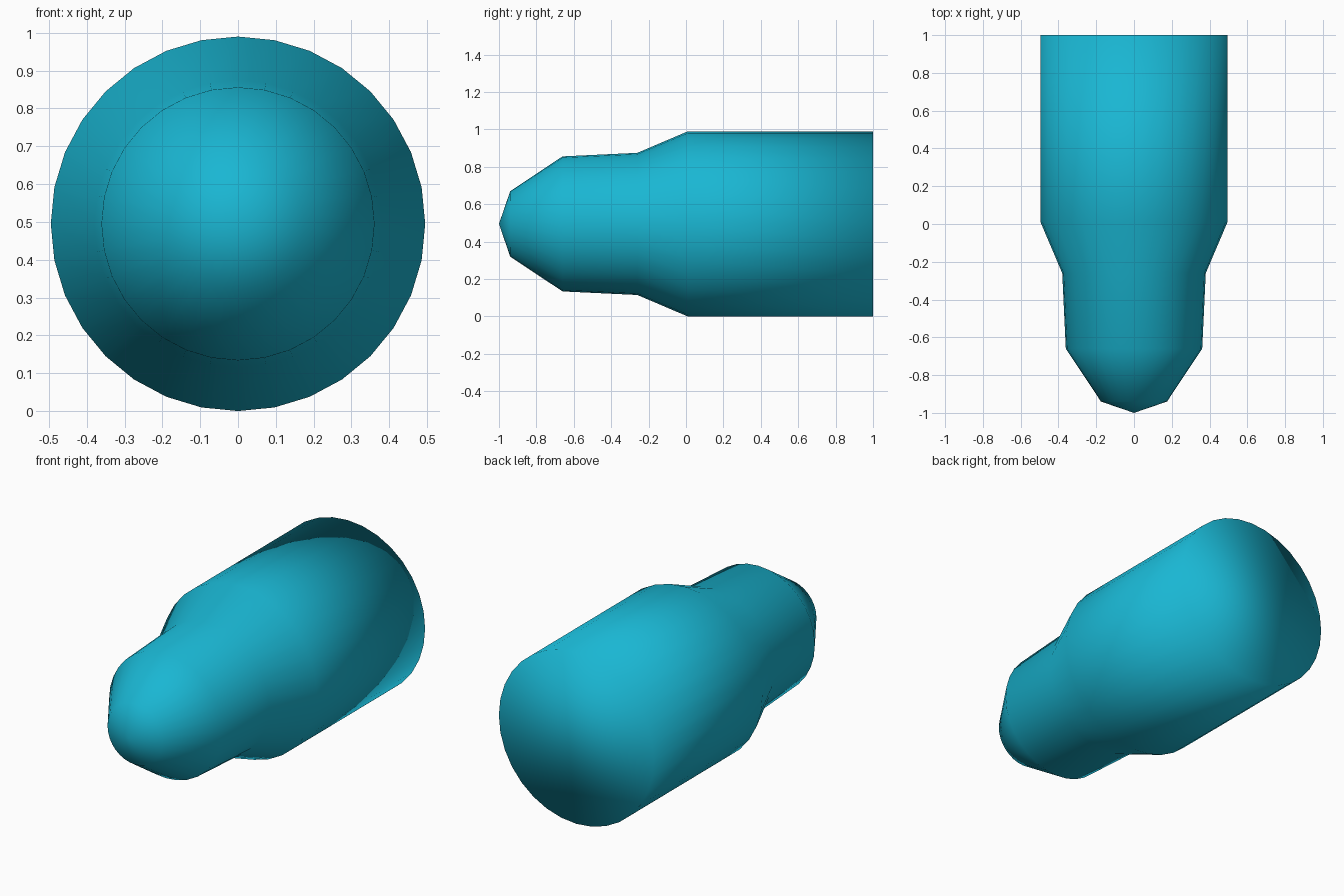
import bpy, bmesh, math

if "Cube" in bpy.data.objects:
    bpy.data.objects.remove(bpy.data.objects["Cube"])

SIDES = 32
CENTRE_Z = 0.495

# Profile from behind the tip to the rear rim: (y, radius)
TIP_Y = -1.0
PROFILE = [(-0.94, 0.175), (-0.66, 0.361), (-0.26, 0.38), (0.01, 0.495), (1.0, 0.495)]


def ring(bm, y, r):
    return [bm.verts.new((r * math.sin(a), y, CENTRE_Z + r * math.cos(a)))
            for a in (2 * math.pi * i / SIDES for i in range(SIDES))]


bm = bmesh.new()
rings = [ring(bm, y, r) for y, r in PROFILE]

# Pointed nose
tip = bm.verts.new((0, TIP_Y, CENTRE_Z))
for i in range(SIDES):
    bm.faces.new((tip, rings[0][i], rings[0][(i + 1) % SIDES]))

# Nose, neck, shoulder and body walls
for a, b in zip(rings, rings[1:]):
    for i in range(SIDES):
        j = (i + 1) % SIDES
        bm.faces.new((a[i], b[i], b[j], a[j]))

# Flat rear cap
bm.faces.new(rings[-1])

bmesh.ops.recalc_face_normals(bm, faces=bm.faces[:])
for f in bm.faces:
    f.smooth = True

mesh = bpy.data.meshes.new("pointed_body")
bm.to_mesh(mesh)
bm.free()

# Teal colour
teal = bpy.data.materials.new("teal")
teal.diffuse_color = (0.01, 0.47, 0.65, 1)
teal.use_nodes = True
teal.node_tree.nodes["Principled BSDF"].inputs["Base Color"].default_value = teal.diffuse_color
mesh.materials.append(teal)

body = bpy.data.objects.new("pointed_body", mesh)
bpy.context.collection.objects.link(body)
